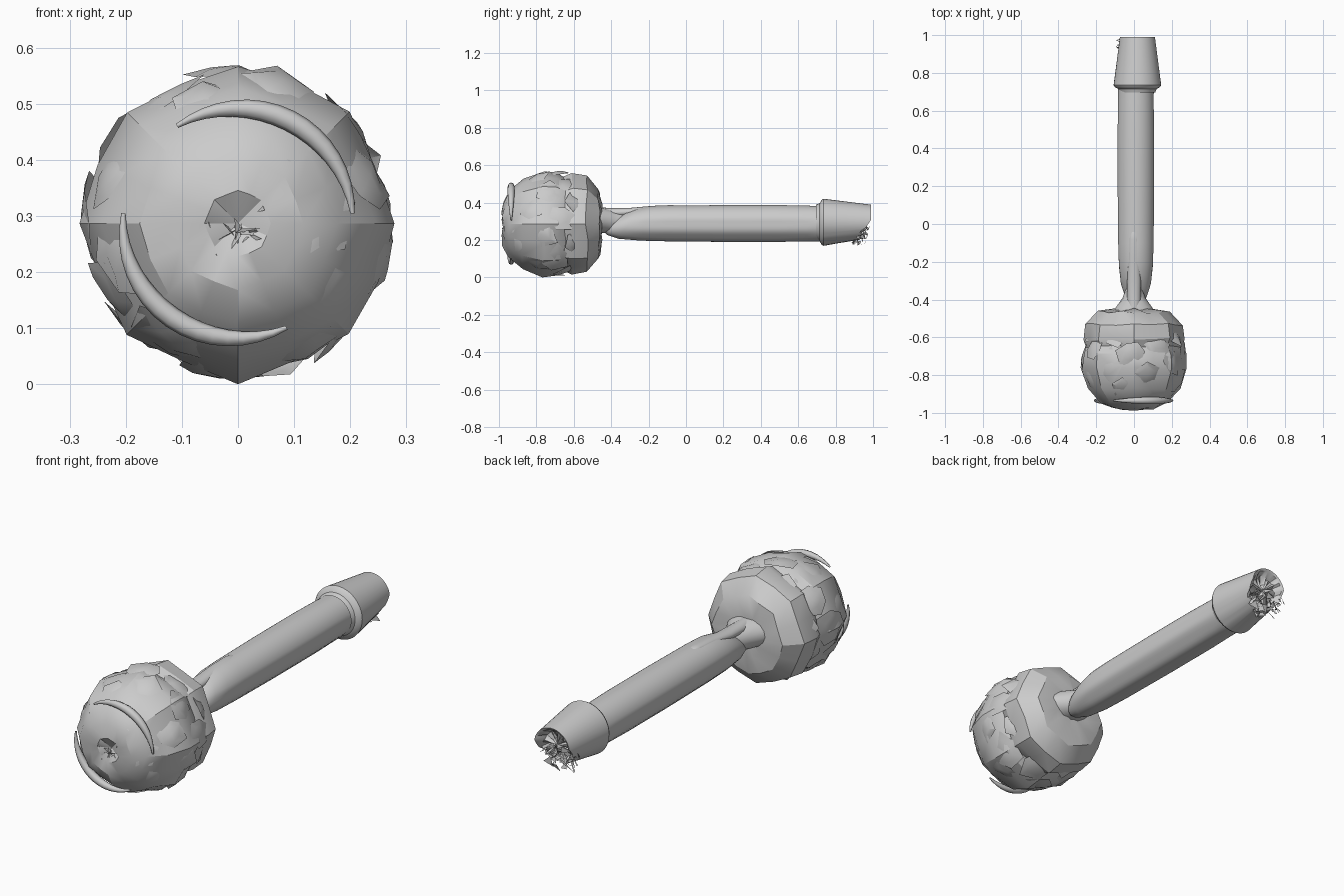
import bpy, bmesh, math, random
from mathutils import Vector

if "Cube" in bpy.data.objects:
    bpy.data.objects.remove(bpy.data.objects["Cube"])

random.seed(7)
BALL = Vector((0, -0.715, 0.287))


def finish(name, bm, angle=35):
    bmesh.ops.remove_doubles(bm, verts=bm.verts, dist=0.0002)
    bmesh.ops.recalc_face_normals(bm, faces=bm.faces)
    me = bpy.data.meshes.new(name)
    bm.to_mesh(me)
    bm.free()
    ob = bpy.data.objects.new(name, me)
    bpy.context.collection.objects.link(ob)
    bpy.ops.object.select_all(action='DESELECT')
    ob.select_set(True)
    bpy.context.view_layer.objects.active = ob
    bpy.ops.object.shade_smooth_by_angle(angle=math.radians(angle))
    return ob


def lathe(name, profile, segs, cx, cz, tweak=None, angle=35):
    """Revolve (y, radius) pairs about the y axis; tweak adjusts each point."""
    bm = bmesh.new()
    rings = []
    for i, (y, r) in enumerate(profile):
        ring = []
        for k in range(segs):
            a = 2 * math.pi * k / segs
            yy, rr = tweak(i, k, a, y, r) if tweak else (y, r)
            ring.append(bm.verts.new((cx + rr * math.cos(a), yy, cz + rr * math.sin(a))))
        rings.append(ring)
    for p, q in zip(rings, rings[1:]):
        for k in range(segs):
            n = (k + 1) % segs
            bm.faces.new((p[k], p[n], q[n], q[k]))
    return finish(name, bm, angle)


# Faceted ball head with a shallow waist
def ball_tweak(i, k, a, y, r):
    if r < 0.02:
        return y, r
    f = 1.0 if k % 2 == 0 else 0.945
    return y + random.uniform(-.008, .008), r * f * random.uniform(.97, 1.0)


lathe("ball_core", [(-.955, 0), (-.98, .06), (-.975, .12), (-.945, .18), (-.87, .247),
                    (-.76, .287), (-.69, .28), (-.65, .255), (-.61, .272), (-.53, .26),
                    (-.465, .19), (-.45, .10), (-.46, 0)], 16, 0, .287, ball_tweak, 28)


# Overlapping torn plates on the ball
def plate(bm, direction, size, base):
    d = direction.normalized()
    u = d.orthogonal().normalized()
    v = d.cross(u)
    n = random.choice((5, 6, 7))
    tilt = random.uniform(0, 6.28)
    centre = bm.verts.new(BALL + d * base)
    rings = []
    for t in (.55, 1.0):
        ring = []
        for k in range(n):
            a = 2 * math.pi * k / n + tilt
            s = size * t * random.uniform(.75, 1.15)
            p = (d + (u * math.cos(a) + v * math.sin(a)) * math.tan(s)).normalized()
            r = base + .012 * t * math.cos(a - tilt) - .006 * t + random.uniform(-.004, .004)
            ring.append(bm.verts.new(BALL + p * r))
        rings.append(ring)
    for k in range(n):
        m = (k + 1) % n
        bm.faces.new((centre, rings[0][k], rings[0][m]))
        bm.faces.new((rings[0][k], rings[1][k], rings[1][m], rings[0][m]))


bm = bmesh.new()
COUNT = 34
for i in range(COUNT):
    c = -.86 + 1.66 * (i + .5) / COUNT
    a = i * 2.39996
    s = math.sqrt(1 - c * c)
    plate(bm, Vector((s * math.cos(a), c, s * math.sin(a))),
          random.uniform(.26, .38), random.uniform(.272, .283))
finish("ball_plates", bm, 30)


# Tapered half-round ridges curling across the front of the ball
def ridge(name, start, end, radius):
    bm = bmesh.new()
    rings = []
    steps, sides = 16, 8
    for i in range(steps + 1):
        t = i / steps
        a = math.radians(start + (end - start) * t)
        thick = .004 + .015 * math.sin(math.pi * t)
        out = Vector((math.cos(a), 0, math.sin(a)))
        c = Vector((0, -.935, .287)) + out * radius
        rings.append([bm.verts.new(c + out * thick * math.cos(b)
                                   + Vector((0, 1, 0)) * thick * math.sin(b))
                      for b in [2 * math.pi * j / sides for j in range(sides)]])
    for p, q in zip(rings, rings[1:]):
        for j in range(sides):
            m = (j + 1) % sides
            bm.faces.new((p[j], p[m], q[m], q[j]))
    finish(name, bm, 60)


ridge("front_ridge_upper", 122, 5, .205)
ridge("front_ridge_lower", 175, 295, .205)


# Small splinters around a damaged spot
def shards(name, centre, spread, count, size):
    bm = bmesh.new()
    for _ in range(count):
        c = Vector(centre) + Vector([random.uniform(-s, s) for s in spread])
        vs = [bm.verts.new(c + Vector((random.uniform(-size, size),
                                       random.uniform(-size, size) * .5,
                                       random.uniform(-size, size)))) for _ in range(3)]
        bm.faces.new(vs)
    finish(name, bm, 10)


shards("front_splinters", (0, -.968, .29), (.06, .005, .05), 22, .035)
shards("rim_splinters", (.01, .945, .25), (.065, .02, .05), 26, .032)
shards("side_splinters", (-.07, .95, .25), (.014, .03, .03), 8, .02)


# Long grip, front end cut on a slope with the underside reaching forward
def grip_tweak(i, k, a, y, r):
    s = math.sin(a)
    if y < -.15:
        y += (.05 * s) * min(1, (-.15 - y) / .15)
    if s < .25 and -.3 < y < .68:
        r *= 1 - .035 * (.5 + .5 * math.cos(8 * a))
    return y, r


lathe("grip", [(-.40, 0), (-.40, .035), (-.37, .06), (-.31, .08), (-.22, .093), (-.1, .097),
               (.2, .1), (.5, .1), (.65, .097), (.71, .095), (.74, .095)],
      48, .01, .287, grip_tweak, 40)


# Flared collar with a torn, dented end
def collar_tweak(i, k, a, y, r):
    s = math.sin(a)
    if i in (4, 5, 6):
        torn = max(0, -s + .15)
        y -= torn * (.045 + random.uniform(0, .045))
    if i >= 6 and r > .01:
        y += random.uniform(-.018, .018)
        r *= random.uniform(.85, 1.1)
    return y, r


lathe("collar", [(.695, .094), (.715, .102), (.725, .12), (.735, .126), (.99, .094),
                 (.985, .084), (.955, .068), (.94, .03), (.95, 0)],
      40, .018, .295, collar_tweak, 35)

# Torn flap hanging under the collar end
shards("collar_flap", (.0, .91, .20), (.04, .02, .012), 8, .028)


# Neck joining ball to grip, and the slender tongue on top of the grip
def loft(name, sections, sides=16):
    """Sections are (y, z, half width, half height)."""
    bm = bmesh.new()
    rings = [[bm.verts.new((w * math.cos(2 * math.pi * k / sides), y,
                            z + h * math.sin(2 * math.pi * k / sides)))
              for k in range(sides)] for y, z, w, h in sections]
    for p, q in zip(rings, rings[1:]):
        for k in range(sides):
            m = (k + 1) % sides
            bm.faces.new((p[k], p[m], q[m], q[k]))
    bm.faces.new(rings[0])
    bm.faces.new(rings[-1])
    finish(name, bm, 40)


loft("neck", [(-.49, .305, .12, .07), (-.44, .305, .095, .068), (-.39, .30, .06, .06),
              (-.33, .295, .04, .05), (-.26, .29, .03, .04)])
loft("top_tongue", [(-.46, .345, .03, .03), (-.40, .345, .036, .026), (-.30, .35, .036, .022),
                    (-.18, .365, .03, .018), (-.08, .373, .026, .014),
                    (-.045, .375, .018, .01), (-.03, .375, .004, .004)])
